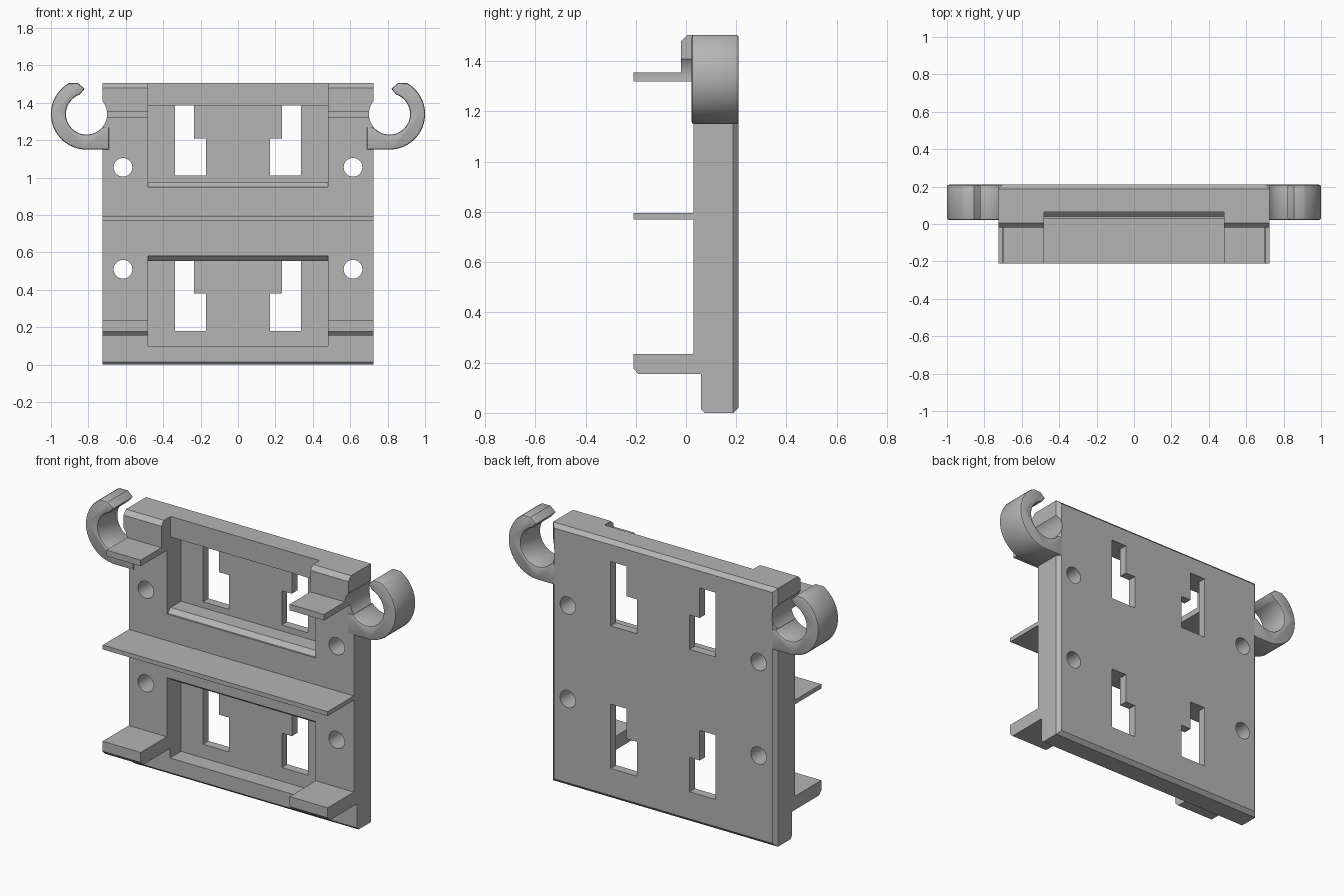
import bpy, bmesh
from math import cos, sin, radians

cube = bpy.data.objects.get("Cube")
if cube:
    bpy.data.objects.remove(cube, do_unlink=True)

grey = bpy.data.materials.new("light grey plastic")
grey.use_nodes = True
grey.diffuse_color = (0.46, 0.46, 0.46, 1)
grey.node_tree.nodes["Principled BSDF"].inputs["Base Color"].default_value = (0.46, 0.46, 0.46, 1)


def arc(cx, cz, r, start, end, steps):
    angles = [radians(start + (end - start) * i / steps) for i in range(steps + 1)]
    return [(cx + r * cos(a), cz + r * sin(a)) for a in angles]


def prism(name, profile, axis, low, high, bevel_rule=None, bevel=0.0, segments=1):
    """Extrude a profile along x (points are y,z) or along y (points are x,z)."""
    bm = bmesh.new()
    place = (lambda a, b, t: (t, a, b)) if axis == "x" else (lambda a, b, t: (a, t, b))
    ends = [[bm.verts.new(place(a, b, t)) for a, b in profile] for t in (low, high)]
    for ring in ends:
        bm.faces.new(ring)
    count = len(profile)
    for i in range(count):
        j = (i + 1) % count
        bm.faces.new((ends[0][i], ends[0][j], ends[1][j], ends[1][i]))
    bmesh.ops.recalc_face_normals(bm, faces=bm.faces)
    if bevel_rule:
        edges = [e for e in bm.edges if bevel_rule(*[v.co for v in e.verts])]
        bmesh.ops.bevel(bm, geom=edges, offset=bevel, segments=segments,
                        profile=0.5, affect="EDGES")
    mesh = bpy.data.meshes.new(name)
    bm.to_mesh(mesh)
    bm.free()
    mesh.materials.append(grey)
    obj = bpy.data.objects.new(name, mesh)
    bpy.context.collection.objects.link(obj)
    return obj


def activate(obj):
    bpy.ops.object.select_all(action="DESELECT")
    obj.select_set(True)
    bpy.context.view_layer.objects.active = obj


def cut(target, cutter):
    cutter.hide_render = True
    mod = target.modifiers.new("cut", "BOOLEAN")
    mod.operation = "DIFFERENCE"
    mod.solver = "EXACT"
    mod.object = cutter
    activate(target)
    bpy.ops.object.modifier_apply(modifier=mod.name)
    bpy.data.objects.remove(cutter, do_unlink=True)


def mirrored(points, side):
    return [(x * side, z) for x, z in points]


# Back plate with its three shelves and top lip, as one side profile
FRONT, BACK, REACH, TOP = 0.03, 0.21, -0.21, 1.505
side_profile = [
    (BACK, 0), (0.075, 0), (0.06, 0.015), (0.06, 0.155),
    (-0.19, 0.155), (REACH, 0.177), (REACH, 0.235), (FRONT, 0.235),
    (FRONT, 0.77), (REACH, 0.77), (REACH, 0.795), (FRONT, 0.795),
    (FRONT, 1.32), (REACH, 1.32), (REACH, 1.355), (-0.02, 1.355),
    (-0.02, 1.48), (0.005, TOP), (BACK, TOP),
]
plate = prism("mounting_plate", side_profile, "x", -0.725, 0.725,
              lambda a, b: a.y > 0.2 and b.y > 0.2, 0.022)

# Recessed pockets, the upper one open through the top lip
upper_pocket = [(-0.3, 0.95), (0.04, 0.95), (0.065, 0.975), (0.16, 0.975),
                (0.16, 1.385), (0.065, 1.385), (0.065, 1.6), (-0.3, 1.6)]
lower_pocket = [(-0.3, 0.10), (0.16, 0.10), (0.16, 0.555),
                (0.065, 0.555), (0.04, 0.58), (-0.3, 0.58)]
for profile in (upper_pocket, lower_pocket):
    cut(plate, prism("pocket_cutter", profile, "x", -0.48, 0.48))

HOOK_X, HOOK_Z, INNER, OUTER = 0.81, 1.34, 0.11, 0.19
for side in (-1, 1):
    # Stepped windows through the pocket floors
    for base in (0.18, 1.01):
        window = [(0.17, base), (0.338, base), (0.338, base + 0.375),
                  (0.235, base + 0.375), (0.235, base + 0.2), (0.17, base + 0.2)]
        cut(plate, prism("window_cutter", mirrored(window, side), "y", 0.1, 0.3))
    # Screw holes
    for z in (0.51, 1.055):
        hole = arc(0.615, z, 0.05, 0, 350, 35)
        cut(plate, prism("hole_cutter", mirrored(hole, side), "y", -0.1, 0.3))
    # Round notch that continues the bore of the hook
    bore = arc(HOOK_X, HOOK_Z, INNER, 0, 354, 59)
    cut(plate, prism("bore_cutter", mirrored(bore, side), "y", -0.3, 0.3))

activate(plate)
bpy.ops.object.shade_smooth_by_angle(angle=radians(25))

# Open side hooks with softened rims
hook_profile = ([(0.69, HOOK_Z - OUTER)]
                + arc(HOOK_X, HOOK_Z, OUTER, -90, 60, 40)
                + [(0.855, TOP), (0.82, 1.475)]
                + arc(HOOK_X, HOOK_Z, INNER, 71, -140, 50)
                + [(0.69, 1.27)])
for side, label in ((1, "left"), (-1, "right")):
    hook = prism(label + "_hook", mirrored(hook_profile, side), "y", 0.022, BACK,
                 lambda a, b: abs(a.y - b.y) < 0.001, 0.01, 2)
    activate(hook)
    bpy.ops.object.shade_smooth_by_angle(angle=radians(35))
